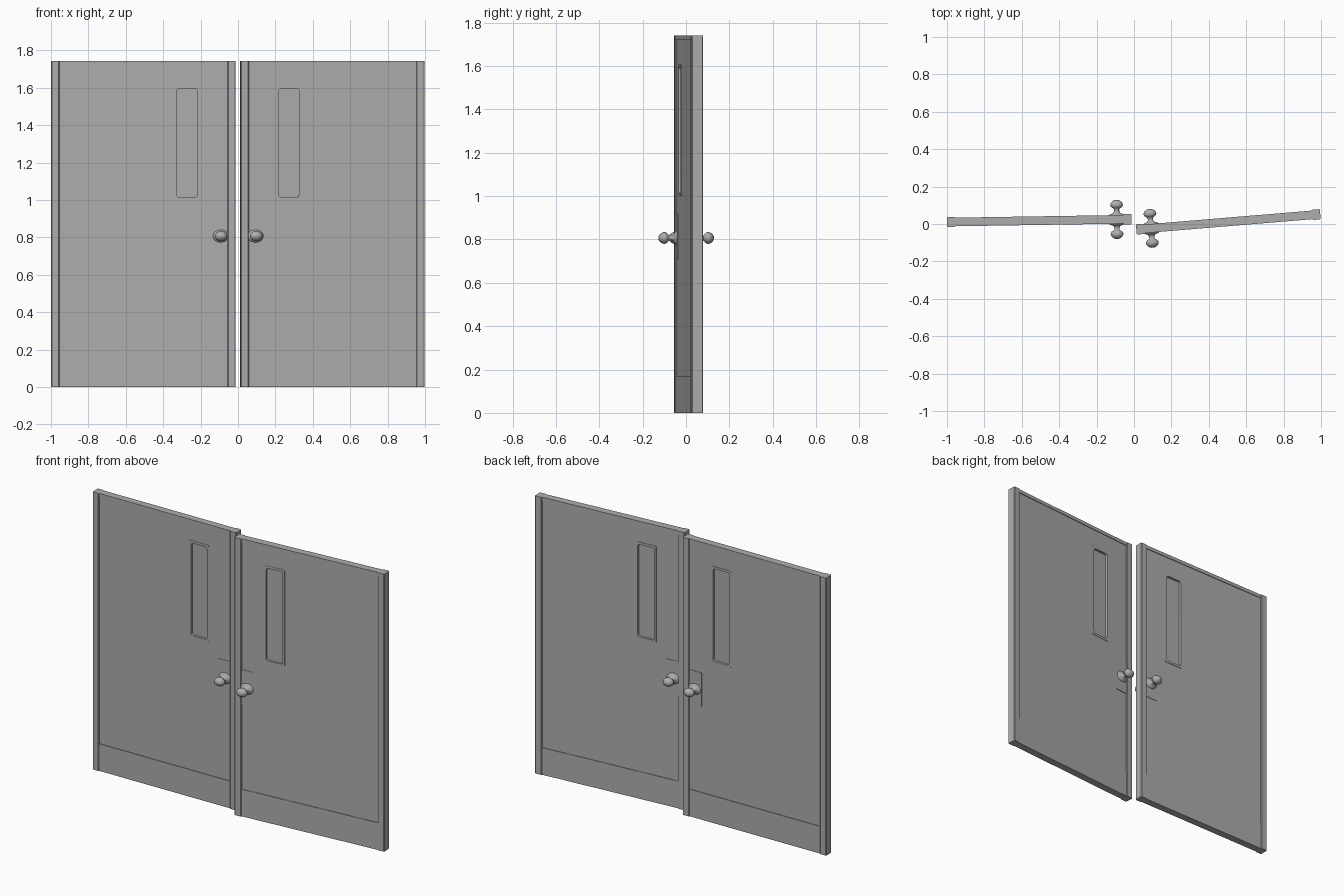
import bpy, bmesh, math
from mathutils import Matrix

if "Cube" in bpy.data.objects:
    bpy.data.objects.remove(bpy.data.objects["Cube"])

def material(name, v):
    m = bpy.data.materials.new(name)
    m.diffuse_color = (v, v, v, 1)
    m.use_nodes = True
    m.node_tree.nodes["Principled BSDF"].inputs["Base Color"].default_value = m.diffuse_color
    return m

GREY = material("door grey", 0.42)

W, H, T = 0.987, 1.742, 0.055      # door width, height, stile thickness
STILE, RAIL, KICK = 0.044, 0.022, 0.17
PANEL_T = 0.038

def finish(name, me, xf):
    me.transform(xf)
    me.materials.clear()
    me.materials.append(GREY)
    ob = bpy.data.objects.new(name, me)
    bpy.context.collection.objects.link(ob)
    return ob

def box(name, x0, x1, z0, z1, t, xf, bevel=0):
    bm = bmesh.new()
    bmesh.ops.create_cube(bm, size=1)
    bm.transform(Matrix.Translation(((x0 + x1) / 2, 0, (z0 + z1) / 2))
                 @ Matrix.Diagonal((abs(x1 - x0), t, z1 - z0, 1)))
    if bevel:
        edges = [e for e in bm.edges if abs(e.verts[0].co.z - e.verts[1].co.z) > 0.01]
        bmesh.ops.bevel(bm, geom=edges, offset=bevel, segments=1, affect='EDGES')
    me = bpy.data.meshes.new(name)
    bm.to_mesh(me)
    bm.free()
    return finish(name, me, xf)

def rounded(x0, x1, z0, z1, r):
    pts = []
    for i, (cx, cz) in enumerate([(x1 - r, z1 - r), (x0 + r, z1 - r),
                                  (x0 + r, z0 + r), (x1 - r, z0 + r)]):
        for k in range(5):
            a = math.radians(90 * i + 22.5 * k)
            pts.append((cx + r * math.cos(a), cz + r * math.sin(a)))
    return pts

def plate(name, loops, t, xf):
    """Flat plate in the door plane; later loops are holes."""
    cu = bpy.data.curves.new(name, 'CURVE')
    cu.dimensions, cu.fill_mode, cu.extrude = '2D', 'BOTH', t / 2
    for loop in loops:
        sp = cu.splines.new('POLY')
        sp.points.add(len(loop) - 1)
        for p, (x, z) in zip(sp.points, loop):
            p.co = (x, z, 0, 1)
        sp.use_cyclic_u = True
    tmp = bpy.data.objects.new("outline", cu)
    me = bpy.data.meshes.new_from_object(tmp)
    bpy.data.objects.remove(tmp)
    bpy.data.curves.remove(cu)
    me.transform(Matrix.Rotation(math.radians(90), 4, 'X'))
    return finish(name, me, xf)

def knob(name, u, z, side, xf, seg=24):
    # (distance from door middle, radius): rose, neck, then ball
    prof = [(0.016, 0.043), (0.024, 0.042), (0.029, 0.034), (0.034, 0.020),
            (0.042, 0.014), (0.056, 0.014), (0.061, 0.022), (0.067, 0.030),
            (0.075, 0.034), (0.084, 0.033), (0.093, 0.027), (0.100, 0.018),
            (0.104, 0.009)]
    bm = bmesh.new()
    rings = [[bm.verts.new((u + r * math.cos(2 * math.pi * i / seg), side * d,
                            z + 0.8 * r * math.sin(2 * math.pi * i / seg)))
              for i in range(seg)] for d, r in prof]
    for a, b in zip(rings, rings[1:]):
        for i in range(seg):
            j = (i + 1) % seg
            bm.faces.new((a[i], a[j], b[j], b[i]))
    bm.faces.new(rings[0])
    bm.faces.new(rings[-1])
    bmesh.ops.recalc_face_normals(bm, faces=bm.faces)
    for f in bm.faces:
        f.smooth = True
    me = bpy.data.meshes.new(name)
    bm.to_mesh(me)
    bm.free()
    finish(name, me, xf)

def door(label, s, centre, angle):
    """s = +1 puts the latch edge on the +x side, -1 on the -x side."""
    xf = Matrix.Translation((*centre, 0)) @ Matrix.Rotation(math.radians(angle), 4, 'Z')
    e, i = W / 2, W / 2 - STILE
    # frame
    box(label + "_latch_stile", s * i, s * e, 0, H, T, xf, 0.004)
    box(label + "_hinge_stile", -s * e, -s * i, 0, H, T, xf, 0.004)
    box(label + "_top_rail", -i, i, H - RAIL, H, 0.046, xf)
    box(label + "_kick_plate", -i, i, 0, KICK, 0.046, xf)
    # panel with window opening, trim and recessed pane
    wc = s * 0.234
    hole = rounded(wc - 0.055, wc + 0.055, 1.015, 1.595, 0.014)
    plate(label + "_panel", [[(-i, KICK), (i, KICK), (i, H - RAIL), (-i, H - RAIL)], hole],
          PANEL_T, xf)
    plate(label + "_window_trim",
          [rounded(wc - 0.068, wc + 0.068, 1.0, 1.61, 0.01), hole], PANEL_T + 0.005, xf)
    box(label + "_window_pane", wc - 0.055, wc + 0.055, 1.015, 1.595, 0.014, xf)
    # lock plate wrapping both faces, with a knob on each
    box(label + "_lock_plate", s * 0.366, s * i, 0.705, 0.92, PANEL_T + 0.005, xf)
    for side, word in ((-1, "front"), (1, "back")):
        knob(f"{label}_{word}_knob", s * 0.414, 0.807, side, xf)

door("left", 1, (-0.506, 0.018), 0.9)
door("right", -1, (0.504, 0.0115), 4.75)
